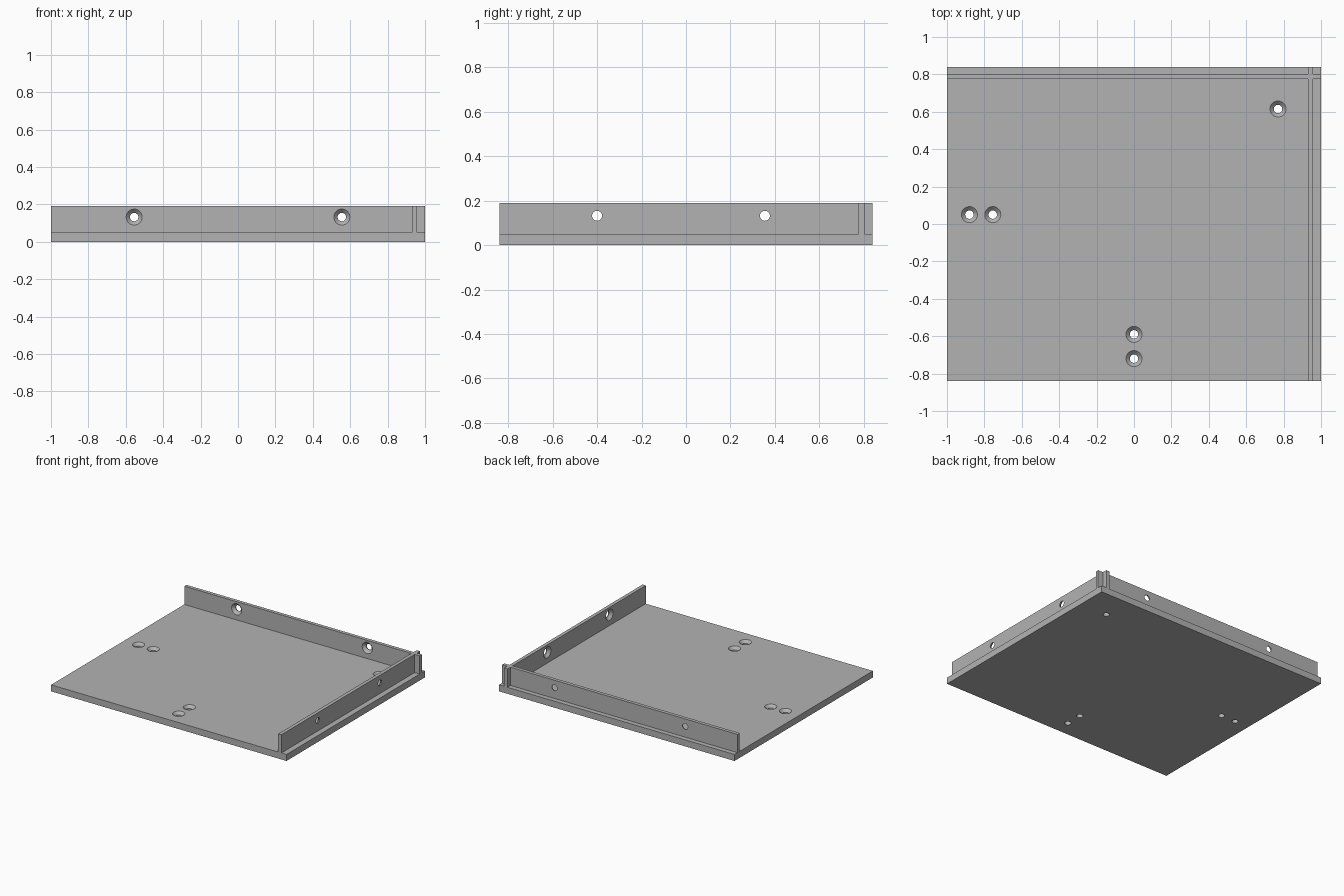
import bpy
import bmesh
from mathutils import Matrix, Vector

cube = bpy.data.objects.get("Cube")
if cube:
    bpy.data.objects.remove(cube, do_unlink=True)

HALF_X, HALF_Y = 1.0, 0.84
FLOOR, RIM = 0.05, 0.19
WALL_X = (0.93, 0.957)
WALL_Y = (0.776, 0.803)
HOLE_R, SINK_R = 0.0225, 0.043
HOLE_Z = 0.132

grey = bpy.data.materials.new("plain_grey")
grey.use_nodes = True
colour = (0.45, 0.45, 0.45, 1)
grey.diffuse_color = colour
grey.node_tree.nodes["Principled BSDF"].inputs["Base Color"].default_value = colour


def new_object(name, bm):
    mesh = bpy.data.meshes.new(name)
    bmesh.ops.recalc_face_normals(bm, faces=bm.faces)
    bm.to_mesh(mesh)
    bm.free()
    mesh.materials.append(grey)
    obj = bpy.data.objects.new(name, mesh)
    bpy.context.collection.objects.link(obj)
    return obj


def box(name, xs, ys, zs):
    bm = bmesh.new()
    bmesh.ops.create_cube(bm, size=1)
    for v in bm.verts:
        v.co = [r[0] if c < 0 else r[1] for c, r in zip(v.co, (xs, ys, zs))]
    return new_object(name, bm)


def countersunk_cutter(name, point, inward):
    """Spun screw shape: a straight hole that flares to a wide mouth at point."""
    e = 0.01
    profile = [(0, e), (SINK_R, e), (SINK_R, 0), (HOLE_R, HOLE_R - SINK_R),
               (HOLE_R, -0.08), (0, -0.08)]
    bm = bmesh.new()
    verts = [bm.verts.new((r, 0, z)) for r, z in profile]
    edges = [bm.edges.new(pair) for pair in zip(verts, verts[1:])]
    bmesh.ops.spin(bm, geom=verts + edges, cent=(0, 0, 0), axis=(0, 0, 1),
                   angle=6.283185307, steps=32)
    bmesh.ops.remove_doubles(bm, verts=bm.verts, dist=1e-5)
    turn = Vector((0, 0, 1)).rotation_difference(Vector(inward)).to_matrix().to_4x4()
    bm.transform(Matrix.Translation(point) @ turn)
    return new_object(name, bm)


# Floor plate with two thin crossing walls merged into one solid
tray = box("corner_tray", (-HALF_X, HALF_X), (-HALF_Y, HALF_Y), (0, FLOOR))
parts = [
    (box("back_wall", (-HALF_X, HALF_X), WALL_Y, (FLOOR / 2, RIM)), 'UNION'),
    (box("side_wall", WALL_X, (-HALF_Y, HALF_Y), (FLOOR / 2, RIM)), 'UNION'),
]

# Screw holes: five in the floor, two in each wall, all flared on the inside
holes = [((x, y, FLOOR), (0, 0, 1)) for x, y in
         ((-0.88, 0.05), (-0.755, 0.05), (0, -0.59), (0, -0.72), (0.77, 0.615))]
holes += [((x, WALL_Y[0], HOLE_Z), (0, -1, 0)) for x in (-0.555, 0.555)]
holes += [((WALL_X[0], y, HOLE_Z), (-1, 0, 0)) for y in (-0.4, 0.355)]
parts += [(countersunk_cutter("screw_hole", p, n), 'DIFFERENCE') for p, n in holes]

for part, operation in parts:
    mod = tray.modifiers.new(part.name, 'BOOLEAN')
    mod.operation = operation
    mod.solver = 'EXACT'
    mod.object = part

# Bake the solid, then discard the helper shapes
bpy.context.view_layer.update()
solid = bpy.data.meshes.new_from_object(
    tray.evaluated_get(bpy.context.evaluated_depsgraph_get()))
tray.modifiers.clear()
tray.data = solid
for part, _ in parts:
    bpy.data.objects.remove(part, do_unlink=True)

solid.materials.clear()
solid.materials.append(grey)
for poly in solid.polygons:
    poly.material_index = 0
bpy.ops.object.select_all(action='DESELECT')
tray.select_set(True)
bpy.context.view_layer.objects.active = tray
bpy.ops.object.shade_smooth_by_angle(angle=0.52)
